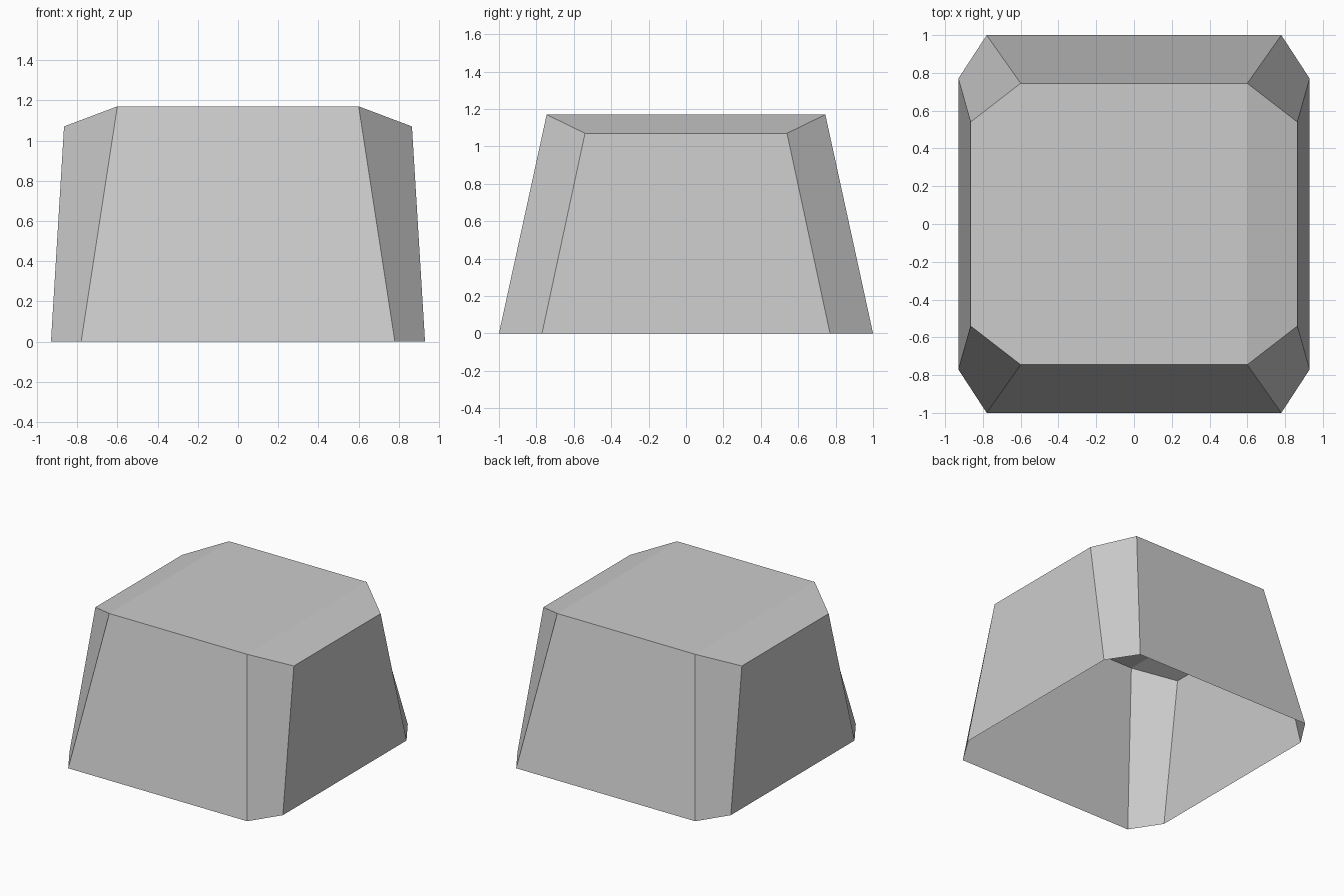
import bpy
import bmesh

cube = bpy.data.objects.get("Cube")
if cube:
    bpy.data.objects.remove(cube, do_unlink=True)

# Plain grey material
GREY = (0.6, 0.6, 0.6, 1.0)
grey = bpy.data.materials.new("plain_grey")
grey.use_nodes = True
grey.diffuse_color = GREY
grey.node_tree.nodes["Principled BSDF"].inputs["Base Color"].default_value = GREY


def octagon(bm, end, side):
    """Ring of eight vertices, counter-clockwise, mirrored from one corner.
    end is the point on the front/back wall, side the one on the left/right wall."""
    ring = []
    for sx, sy in ((1, 1), (-1, 1), (-1, -1), (1, -1)):
        pair = (side, end) if sx == sy else (end, side)
        ring += [bm.verts.new((sx * x, sy * y, z)) for x, y, z in pair]
    return ring


bm = bmesh.new()
base = octagon(bm, (0.78, 1.0, 0.0), (0.93, 0.77, 0.0))
top = octagon(bm, (0.60, 0.745, 1.17), (0.865, 0.54, 1.07))

# Tapered walls and chamfered corners, open underneath
for i in range(8):
    j = (i + 1) % 8
    bm.faces.new((base[i], base[j], top[j], top[i]))

# Flat roof with a sloping panel on each side
bm.faces.new((top[1], top[2], top[5], top[6]))
bm.faces.new((top[2], top[3], top[4], top[5]))
bm.faces.new((top[6], top[7], top[0], top[1]))

mesh = bpy.data.meshes.new("tapered_shell")
bm.to_mesh(mesh)
bm.free()
mesh.materials.append(grey)
shell = bpy.data.objects.new("tapered_shell", mesh)
bpy.context.collection.objects.link(shell)
